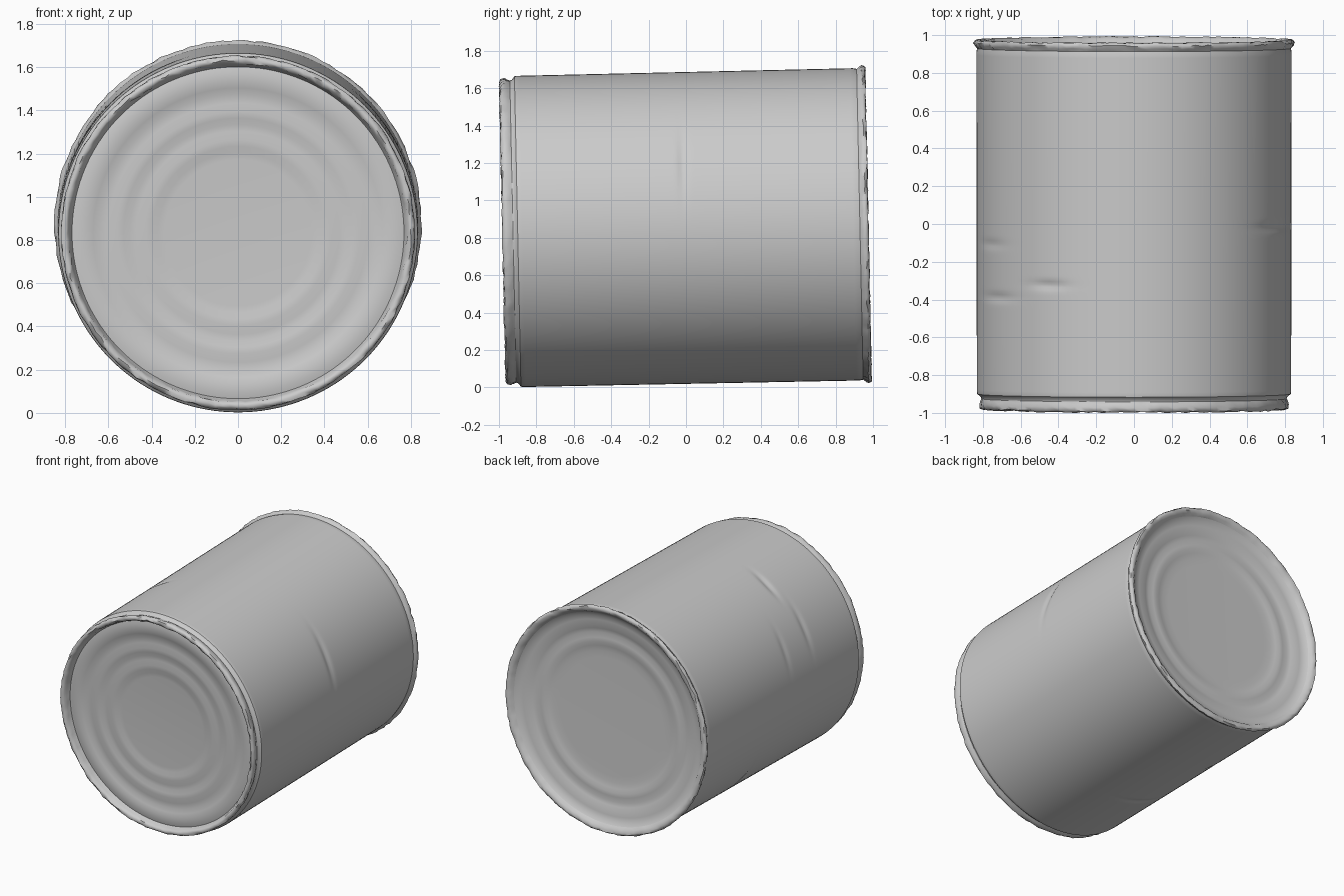
import bpy, bmesh, math, random
from mathutils import Matrix

random.seed(4)
cube = bpy.data.objects.get("Cube")
if cube:
    bpy.data.objects.remove(cube, do_unlink=True)

SEGMENTS = 144
# The can lies on its side, with the back end slightly higher
PLACE = Matrix.Translation((0, 0, 0.853)) @ Matrix.Rotation(0.021, 4, 'X')

metal = bpy.data.materials.new("plain grey")
metal.use_nodes = True
GREY = (0.6, 0.6, 0.6, 1)
metal.diffuse_color = GREY
metal.node_tree.nodes["Principled BSDF"].inputs["Base Color"].default_value = GREY


def lathe(name, profile, jitter=0.0, shape=None, angle=40):
    """Spin (radius, distance along axis) points, listed front to back."""
    bm = bmesh.new()
    rings = []
    for i, (r, s) in enumerate(profile):
        if r == 0:
            rings.append([bm.verts.new((0, s, 0))] * SEGMENTS)
            continue
        ring = []
        inner = 0 < i < len(profile) - 1
        for k in range(SEGMENTS):
            a = 2 * math.pi * k / SEGMENTS
            rr, ss = r, s
            if jitter and inner:
                rr += random.uniform(-jitter, jitter)
                ss += random.uniform(-jitter, jitter)
            if shape:
                rr += shape(a, s)
            ring.append(bm.verts.new((rr * math.cos(a), ss, rr * math.sin(a))))
        rings.append(ring)
    for p, q in zip(rings, rings[1:]):
        for k in range(SEGMENTS):
            n = (k + 1) % SEGMENTS
            corners = list(dict.fromkeys((p[k], q[k], q[n], p[n])))
            bm.faces.new(corners)
    bm.transform(PLACE)
    mesh = bpy.data.meshes.new(name)
    bm.to_mesh(mesh)
    bm.free()
    mesh.materials.append(metal)
    obj = bpy.data.objects.new(name, mesh)
    bpy.context.collection.objects.link(obj)
    bpy.ops.object.select_all(action='DESELECT')
    obj.select_set(True)
    bpy.context.view_layer.objects.active = obj
    bpy.ops.object.shade_smooth_by_angle(angle=math.radians(angle))
    return obj


# Shallow creases: angle, position, half angle, half width, depth
DENTS = [(123, -0.31, 7, 0.022, 0.012), (24, -0.01, 12, 0.022, 0.010),
         (150, -0.38, 10, 0.022, 0.008), (155, -0.10, 9, 0.022, 0.006),
         (222, 0.20, 12, 0.022, 0.007), (250, -0.30, 10, 0.022, 0.006)]


def dents(a, s):
    total = 0
    for deg, pos, half, width, depth in DENTS:
        d = (math.degrees(a) - deg + 180) % 360 - 180
        total -= depth * math.exp(-(d / half) ** 2 - ((s - pos) / width) ** 2)
    return total


# Wall, with a narrow neck at both ends
ROWS = 120
wall = [(0.808, -0.925), (0.811, -0.915), (0.830, -0.900)]
wall += [(0.832 + 0.003 * i / ROWS, -0.89 + 1.80 * i / ROWS) for i in range(ROWS + 1)]
wall += [(0.831, 0.93)]
lathe("can_wall", wall, shape=dents)

# Rolled seams, slightly ragged
lathe("front_rim", [(0.768, -0.93), (0.778, -0.955), (0.785, -0.974), (0.800, -0.982),
                    (0.816, -0.974), (0.819, -0.955), (0.812, -0.938), (0.808, -0.925)],
      jitter=0.004, angle=60)
lathe("back_rim", [(0.831, 0.93), (0.842, 0.945), (0.850, 0.960), (0.842, 0.974),
                   (0.825, 0.975), (0.806, 0.965), (0.790, 0.948)],
      jitter=0.004, angle=60)

# Recessed lids with pressed rings
lathe("front_lid", [(0, -0.905), (0.34, -0.905), (0.37, -0.907), (0.40, -0.914),
                    (0.43, -0.916), (0.47, -0.912), (0.50, -0.912), (0.53, -0.920),
                    (0.56, -0.923), (0.60, -0.918), (0.64, -0.918), (0.67, -0.928),
                    (0.70, -0.935), (0.74, -0.936), (0.768, -0.93)])
lathe("back_lid", [(0.790, 0.948), (0.765, 0.932), (0.73, 0.926), (0.69, 0.923),
                   (0.66, 0.912), (0.63, 0.906), (0.59, 0.910), (0.56, 0.911),
                   (0.53, 0.903), (0.49, 0.898), (0.44, 0.897), (0, 0.895)])
